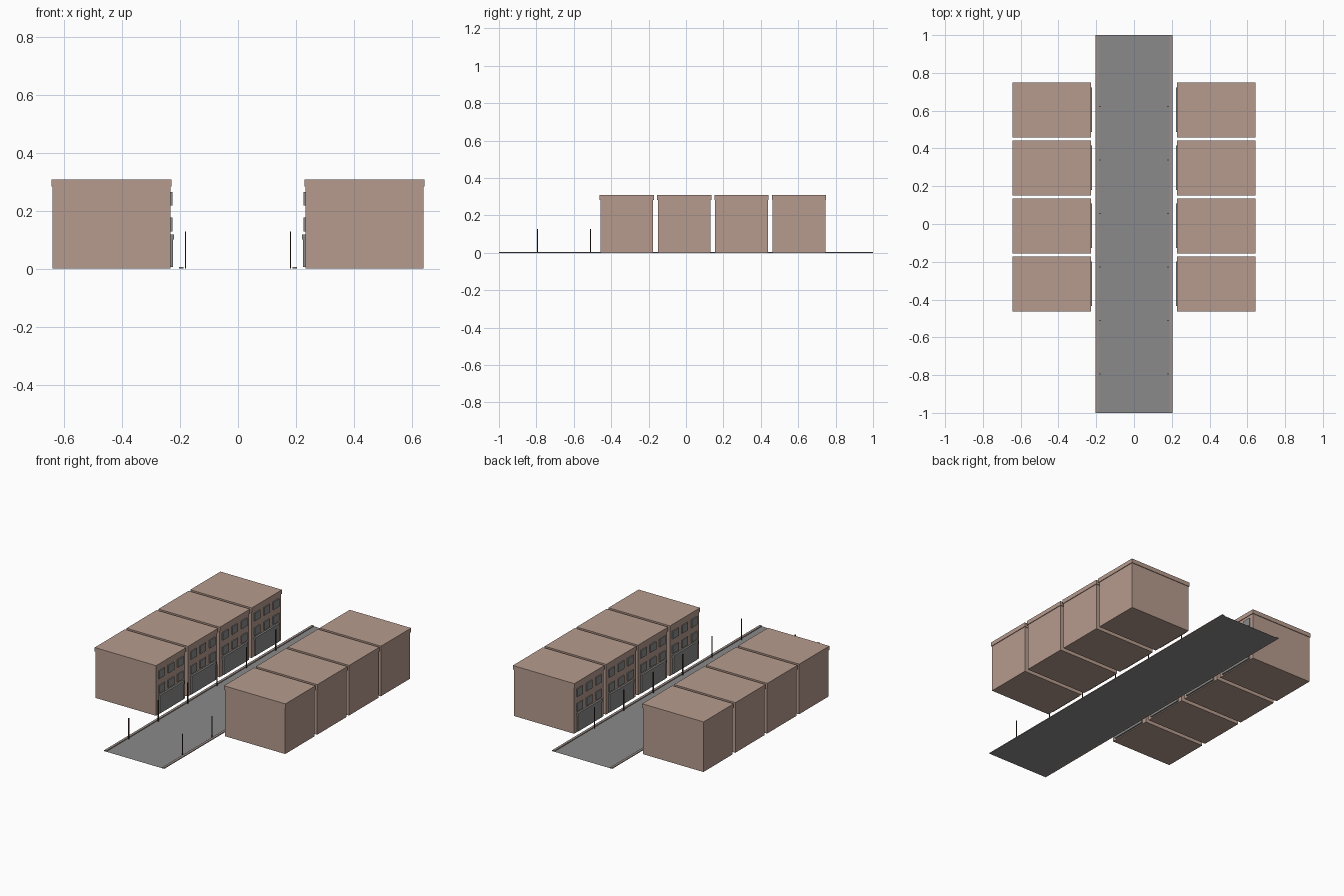
import bpy

cube = bpy.data.objects.get("Cube")
if cube:
    bpy.data.objects.remove(cube, do_unlink=True)


def material(name, rgb):
    m = bpy.data.materials.new(name)
    m.use_nodes = True
    m.diffuse_color = (*rgb, 1)
    m.node_tree.nodes["Principled BSDF"].inputs["Base Color"].default_value = (*rgb, 1)
    return m


BRICK = material("pale brick", (0.47, 0.33, 0.272))
ASPHALT = material("road grey", (0.255, 0.255, 0.26))
GLASS = material("window grey", (0.25, 0.255, 0.26))
PAVING = material("kerb stone", (0.33, 0.27, 0.245))
METAL = material("dark brown metal", (0.06, 0.035, 0.026))


def mesh_object(name, verts, faces, mat):
    me = bpy.data.meshes.new(name)
    me.from_pydata(verts, [], faces)
    me.materials.append(mat)
    ob = bpy.data.objects.new(name, me)
    bpy.context.collection.objects.link(ob)
    return ob


def box(name, xs, ys, zs, mat):
    """Axis-aligned box between the given limits."""
    (x0, x1), (y0, y1), (z0, z1) = sorted(xs), sorted(ys), sorted(zs)
    v = [(x, y, z) for z in (z0, z1) for x, y in ((x0, y0), (x1, y0), (x1, y1), (x0, y1))]
    f = [(3, 2, 1, 0), (4, 5, 6, 7)]
    f += [(i, (i + 1) % 4, (i + 1) % 4 + 4, i + 4) for i in range(4)]
    return mesh_object(name, v, f, mat)


def around(c, width):
    return (c - width / 2, c + width / 2)


# Road sheet
mesh_object("road", [(-0.2, -1, 0), (0.2, -1, 0), (0.2, 1, 0), (-0.2, 1, 0)],
            [(0, 1, 2, 3)], ASPHALT)

BUILDING_Y = [-0.317 + 0.307 * i for i in range(4)]
POLE_Y = [-0.793 + 0.2832 * i for i in range(6)]

for side, s in (("right", -1), ("left", 1)):
    # Kerb along the road edge
    box(f"{side}_kerb", (s * 0.188, s * 0.203), (-1, 1), (0, 0.005), PAVING)

    # Street poles
    for i, y in enumerate(POLE_Y, 1):
        box(f"{side}_pole_{i}", around(s * 0.181, 0.005), around(y, 0.005), (0, 0.128), METAL)

    # Row of buildings
    for i, y in enumerate(BUILDING_Y, 1):
        tag = f"{side}_building_{i}"
        box(f"{tag}_walls", (s * 0.2325, s * 0.639), around(y, 0.282), (0, 0.284), BRICK)
        box(f"{tag}_cornice", (s * 0.2285, s * 0.643), around(y, 0.290), (0.283, 0.308), BRICK)

        # Shop front with a sign band above it
        box(f"{tag}_shop_front", (s * 0.2235, s * 0.234), around(y, 0.23), (0.006, 0.100), GLASS)
        box(f"{tag}_sign_band", (s * 0.2215, s * 0.234), around(y, 0.235), (0.100, 0.117), GLASS)

        # Two floors of three windows
        for floor, z in enumerate((0.152, 0.241), 1):
            for col in (-1, 0, 1):
                box(f"{tag}_window_{floor}_{col + 2}", (s * 0.2265, s * 0.234),
                    around(y + col * 0.09, 0.055), around(z, 0.048), GLASS)
